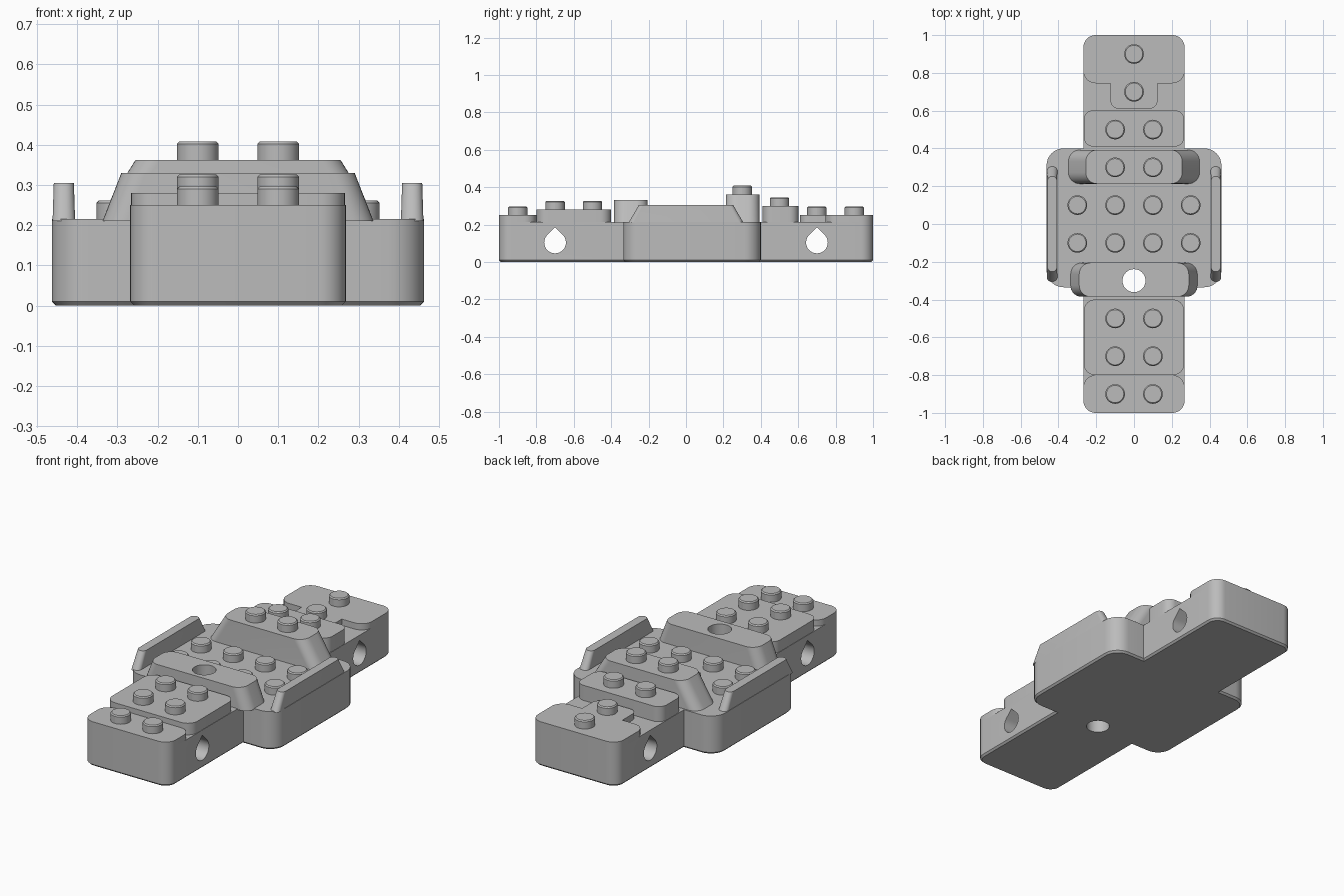
import bpy, bmesh, math
from math import cos, sin, pi

if "Cube" in bpy.data.objects:
    bpy.data.objects.remove(bpy.data.objects["Cube"], do_unlink=True)

grey = bpy.data.materials.new("plain grey")
grey.use_nodes = True
grey.diffuse_color = (0.5, 0.5, 0.5, 1)
grey.node_tree.nodes["Principled BSDF"].inputs["Base Color"].default_value = (0.5, 0.5, 0.5, 1)


def loft(name, rings):
    """Closed solid skinned through rings of points."""
    bm = bmesh.new()
    loops = [[bm.verts.new(p) for p in ring] for ring in rings]
    n = len(loops[0])
    for a, b in zip(loops, loops[1:]):
        for i in range(n):
            j = (i + 1) % n
            bm.faces.new((a[i], a[j], b[j], b[i]))
    bm.faces.new(loops[0][::-1])
    bm.faces.new(loops[-1])
    bmesh.ops.recalc_face_normals(bm, faces=bm.faces)
    mesh = bpy.data.meshes.new(name)
    bm.to_mesh(mesh)
    bm.free()
    mesh.materials.append(grey)
    obj = bpy.data.objects.new(name, mesh)
    bpy.context.collection.objects.link(obj)
    return obj


def slab(name, xs, ys, r, levels):
    """Rounded rectangle stacked through levels of (z, x inset, y inset)."""
    cx, cy = sum(xs) / 2, sum(ys) / 2
    hx, hy = (xs[1] - xs[0]) / 2, (ys[1] - ys[0]) / 2
    rings = []
    for z, ix, iy in levels:
        rad = r - min(ix, iy)
        ring = []
        for k, (sx, sy) in enumerate(((1, 1), (-1, 1), (-1, -1), (1, -1))):
            for s in range(9):
                a = (k + s / 8) * pi / 2
                ring.append((cx + sx * (hx - ix - rad) + rad * cos(a),
                             cy + sy * (hy - iy - rad) + rad * sin(a), z))
        rings.append(ring)
    return loft(name, rings)


def boolean(obj, other, operation):
    mod = obj.modifiers.new("join", "BOOLEAN")
    mod.operation = operation
    mod.solver = "EXACT"
    mod.object = other
    bpy.context.view_layer.objects.active = obj
    bpy.ops.object.modifier_apply(modifier=mod.name)


DECK = 0.215
SEAT = DECK - 0.005   # raised parts sink slightly into the deck
parts, helpers = [], []

# Long hull and wide middle hull, joined
body_levels = [(0, 0.01, 0.01), (0.01, 0, 0), (DECK, 0, 0)]
hull = slab("hull", (-0.268, 0.268), (-1, 1), 0.065, body_levels)
middle = slab("middle_hull", (-0.463, 0.463), (-0.335, 0.4), 0.09, body_levels)
boolean(hull, middle, "UNION")
helpers.append(middle)
parts.append(hull)

# Raised plates at both ends
for name, hx, y0, y1, top, r in (
        ("front_plate", 0.268, -1, -0.8, 0.25, 0.065),
        ("front_step", 0.266, -0.8, -0.4, 0.28, 0.06),
        ("rear_step", 0.266, 0.41, 0.602, 0.3, 0.05),
        ("rear_plate", 0.268, 0.745, 1, 0.25, 0.065),
        ("rear_plate_tongue", 0.125, 0.61, 0.8, 0.25, 0.045)):
    parts.append(slab(name, (-hx, hx), (y0, y1), r, [(SEAT, 0, 0), (top, 0, 0)]))

# Sloped cross blocks
front_block = slab("front_cross_block", (-0.337, 0.337), (-0.385, -0.205), 0.06,
                   [(SEAT, 0, 0), (0.33, 0.047, 0)])
rear_block = slab("rear_cross_block", (-0.35, 0.35), (0.213, 0.392), 0.06,
                  [(SEAT, 0, 0), (0.362, 0.095, 0)])
parts += [front_block, rear_block]

# Side rails with sloped, rounded ends
for side, name in ((1, "left_rail"), (-1, "right_rail")):
    xs = sorted((side * 0.405, side * 0.461))
    parts.append(slab(name, xs, (-0.307, 0.307), 0.026,
                      [(SEAT, 0, 0), (0.305, 0.003, 0.055)]))

# Studs: (x positions, y, base height)
pair, four = (-0.1, 0.1), (-0.3, -0.1, 0.1, 0.3)
for xs, y, z in ((pair, -0.9, 0.25), (pair, -0.7, 0.28), (pair, -0.5, 0.28),
                 (four, -0.1, DECK), (four, 0.1, DECK), (pair, 0.3, 0.362),
                 (pair, 0.5, 0.3), ((0,), 0.7, 0.25), ((0,), 0.9, 0.25)):
    for x in xs:
        parts.append(slab("stud", (x - 0.052, x + 0.052), (y - 0.052, y + 0.052), 0.052,
                          [(z - 0.005, 0, 0), (z + 0.04, 0, 0), (z + 0.046, 0.006, 0.006)]))

# Teardrop cross holes
for y in (-0.7, 0.7):
    r, zc = 0.058, 0.104
    outline = [(0, r * math.sqrt(2))]
    for i in range(25):
        a = pi * 0.75 + i / 24 * pi * 1.5
        outline.append((r * cos(a), r * sin(a)))
    cutter = loft("teardrop_cutter",
                  [[(x, y + u, zc + v) for u, v in outline] for x in (-0.6, 0.6)])
    boolean(hull, cutter, "DIFFERENCE")
    helpers.append(cutter)

# Upright hole through the front block and hull
bore = slab("bore_cutter", (-0.061, 0.061), (-0.361, -0.239), 0.061,
            [(-0.1, 0, 0), (0.5, 0, 0)])
for obj in (hull, front_block):
    boolean(obj, bore, "DIFFERENCE")
helpers.append(bore)

for obj in helpers:
    bpy.data.objects.remove(obj, do_unlink=True)

# Smooth the rounded corners, keep edges sharp
bpy.ops.object.select_all(action="DESELECT")
for obj in parts:
    obj.select_set(True)
bpy.context.view_layer.objects.active = hull
bpy.ops.object.shade_smooth_by_angle(angle=math.radians(30))
